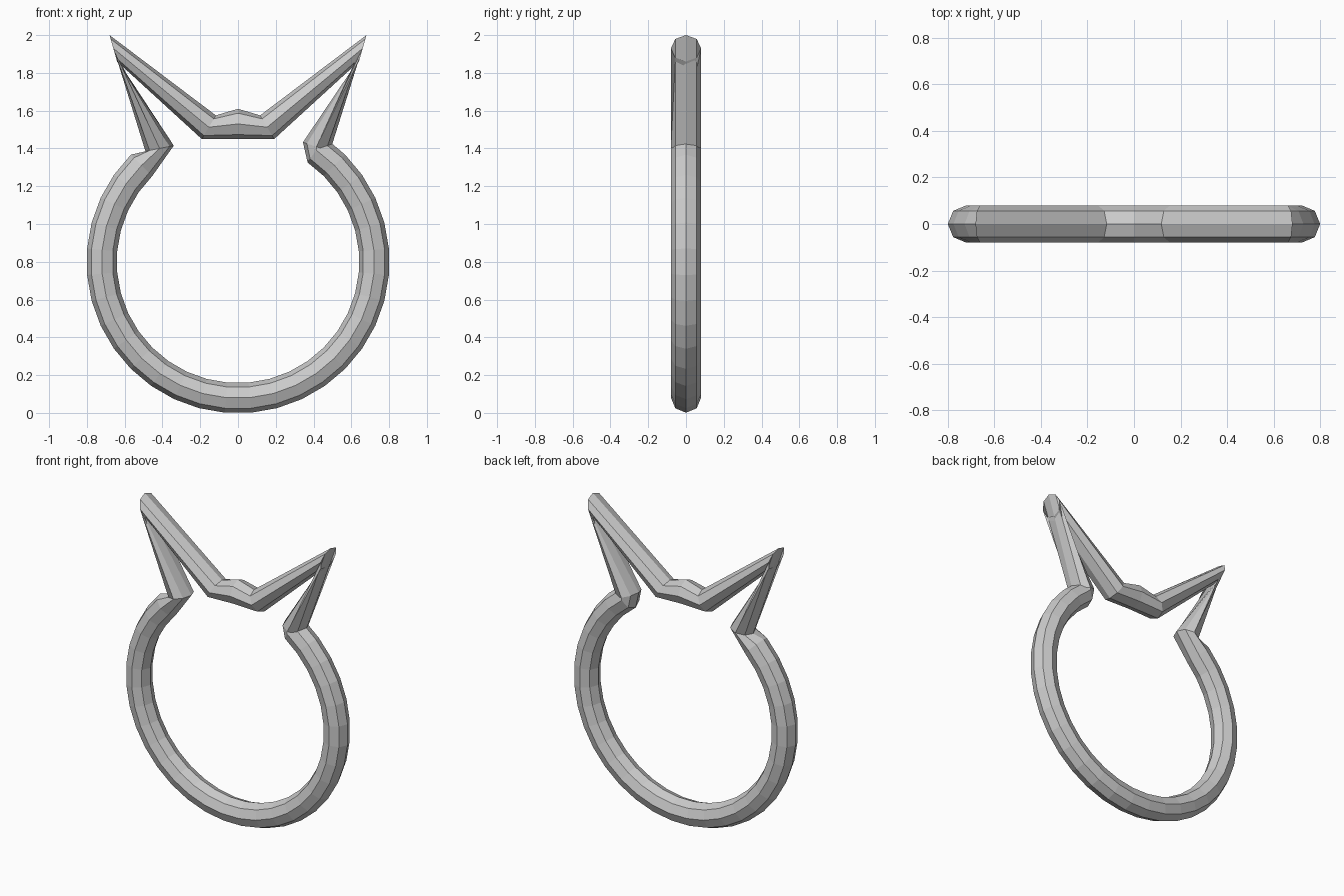
import bpy
import bmesh
from math import cos, sin, pi, radians
from mathutils import Vector

cube = bpy.data.objects.get("Cube")
if cube:
    bpy.data.objects.remove(cube, do_unlink=True)

TUBE = 0.08      # tube radius
RING = 0.722     # ring radius to the tube centre
SIDES = 8


def point(x, z):
    return Vector((x, 0, z))


def ring_section(deg):
    """Inner and outer point of the tube at an angle around the ring."""
    d = point(cos(radians(deg)), sin(radians(deg)))
    centre = point(0, 0.8)
    return centre + d * (RING - TUBE), centre + d * (RING + TUBE)


def mirrored(section):
    return tuple(point(-p.x, p.z) for p in section)


# Round band, from the right ear, under the bottom, up to the left ear
sections = [ring_section(a) for a in range(135, 416, 10)]

# Pointed ears and the bridge between them
tip = (point(0.64, 1.86), point(0.68, 2.0))
bridge_end = (point(0.192, 1.45), point(0.117, 1.575))
bridge_middle = (point(0, 1.45), point(0, 1.61))
left_ear_foot = (point(0.344, 1.433), point(0.487, 1.385))
right_ear_foot = (point(-0.34, 1.415), point(-0.49, 1.385))
sections += [left_ear_foot, tip, bridge_end, bridge_middle,
             mirrored(bridge_end), mirrored(tip), right_ear_foot]

# Skin the closed loop of eight-sided sections
bm = bmesh.new()
loops = []
for inner, outer in sections:
    centre, axis = (inner + outer) / 2, (outer - inner) / 2
    loops.append([bm.verts.new(centre + axis * cos(t) + Vector((0, TUBE * sin(t), 0)))
                  for t in (2 * pi * k / SIDES for k in range(SIDES))])
for i, a in enumerate(loops):
    b = loops[(i + 1) % len(loops)]
    for k in range(SIDES):
        n = (k + 1) % SIDES
        bm.faces.new((a[k], a[n], b[n], b[k]))

mesh = bpy.data.meshes.new("eared_ring")
bm.to_mesh(mesh)
bm.free()

# Plain grey metal
grey = bpy.data.materials.new("light_grey")
grey.use_nodes = True
colour = (0.6, 0.6, 0.6, 1)
grey.diffuse_color = colour
grey.node_tree.nodes["Principled BSDF"].inputs["Base Color"].default_value = colour
mesh.materials.append(grey)

ring = bpy.data.objects.new("eared_ring", mesh)
bpy.context.collection.objects.link(ring)
